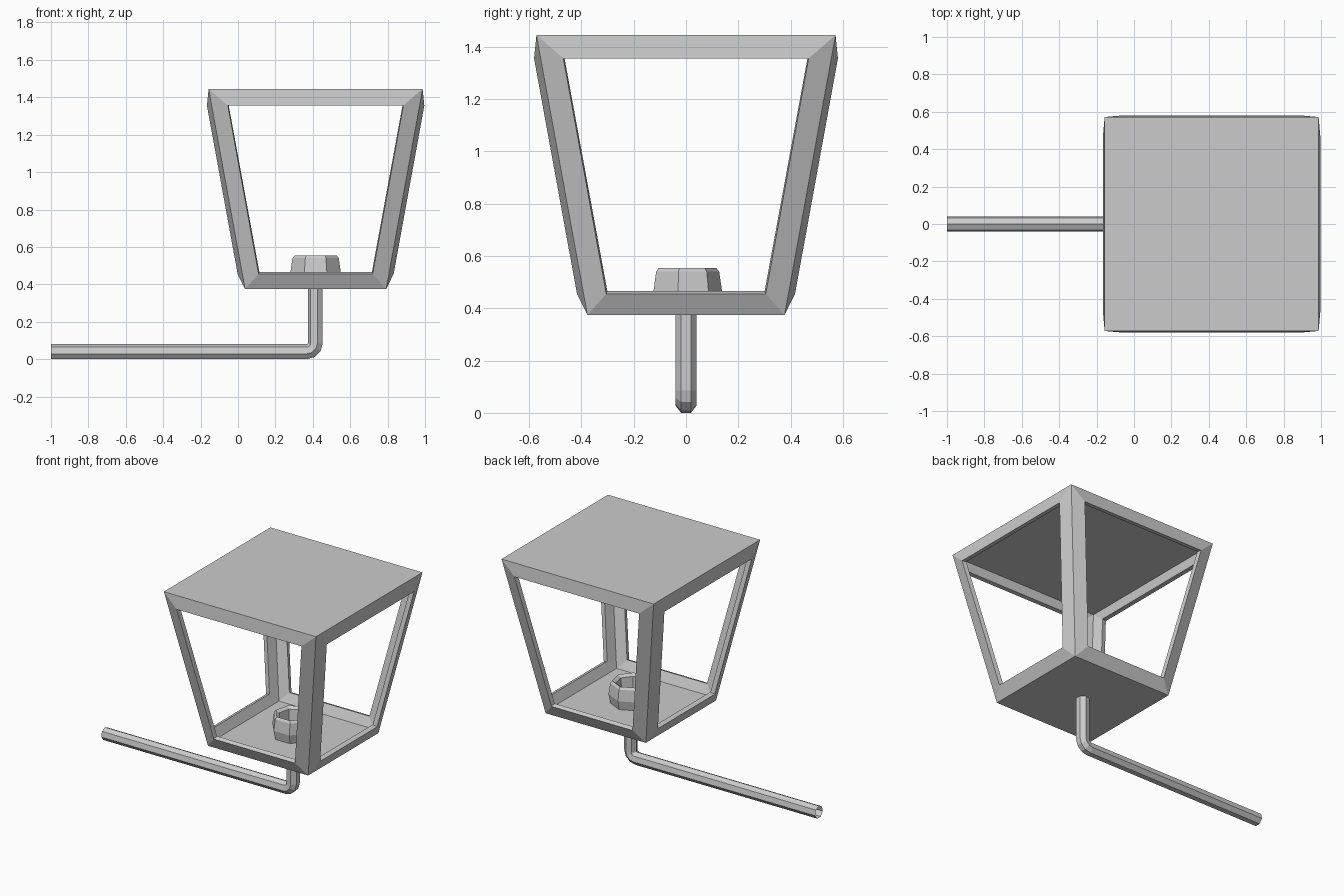
import bpy, bmesh
from math import sin, cos, pi
from mathutils import Vector

if "Cube" in bpy.data.objects:
    bpy.data.objects.remove(bpy.data.objects["Cube"])

CX = 0.415      # x of the lantern axis
SIDES = 7       # facets on the round parts


def make_object(name, bm):
    mesh = bpy.data.meshes.new(name)
    bm.to_mesh(mesh)
    bm.free()
    obj = bpy.data.objects.new(name, mesh)
    bpy.context.collection.objects.link(obj)
    return obj


def skin(bm, rings, close=False):
    """Join successive closed rings of vertices with quads."""
    pairs = list(zip(rings, rings[1:])) + ([(rings[-1], rings[0])] if close else [])
    for a, b in pairs:
        for i in range(len(a)):
            j = (i + 1) % len(a)
            bm.faces.new((a[i], a[j], b[j], b[i]))
    bmesh.ops.recalc_face_normals(bm, faces=bm.faces)


# lantern frame: flared box, four open sides with raised frames
bm = bmesh.new()
rings = [[bm.verts.new((CX + sx * h, sy * h, z))
          for sx, sy in ((-1, -1), (1, -1), (1, 1), (-1, 1))]
         for h, z in ((0.377, 0.375), (0.572, 1.445))]
skin(bm, rings)
panes = list(bm.faces)
bm.faces.new(rings[0])
bm.faces.new(rings[1])
bmesh.ops.recalc_face_normals(bm, faces=bm.faces)
bmesh.ops.inset_individual(bm, faces=panes, thickness=0.086, depth=0.025,
                           use_even_offset=True)
bmesh.ops.delete(bm, geom=panes, context='FACES_ONLY')
frame = make_object("lantern_frame", bm)
wall = frame.modifiers.new("wall", 'SOLIDIFY')
wall.thickness = 0.03
wall.offset = -1
wall.use_even_offset = True

# support arm: open tube running in from the left and bending upward
R, BEND = 0.042, 0.047
low = R * cos(pi / SIDES)
path = [(-1.0, low, 0.0)]
path += [(CX - BEND + BEND * sin(a), low + BEND - BEND * cos(a), a)
         for a in (k * pi / 6 for k in range(4))]
path += [(CX, 0.39, pi / 2)]
bm = bmesh.new()
rings = []
for x, z, a in path:
    up = Vector((-sin(a), 0, cos(a)))
    side = Vector((0, 1, 0))
    angles = [2 * pi * k / SIDES for k in range(SIDES)]
    rings.append([bm.verts.new(Vector((x, 0, z)) + R * (cos(t) * up + sin(t) * side))
                  for t in angles])
skin(bm, rings)
make_object("support_arm", bm)

# lamp holder: faceted collar on the lantern floor
profile = [(0.125, 0.40), (0.138, 0.465), (0.127, 0.54), (0.115, 0.555),
           (0.092, 0.54), (0.085, 0.465), (0.09, 0.40)]
bm = bmesh.new()
rings = [[bm.verts.new((CX + r * sin(2 * pi * k / SIDES), r * cos(2 * pi * k / SIDES), z))
          for k in range(SIDES)] for r, z in profile]
skin(bm, rings, close=True)
make_object("lamp_holder", bm)
